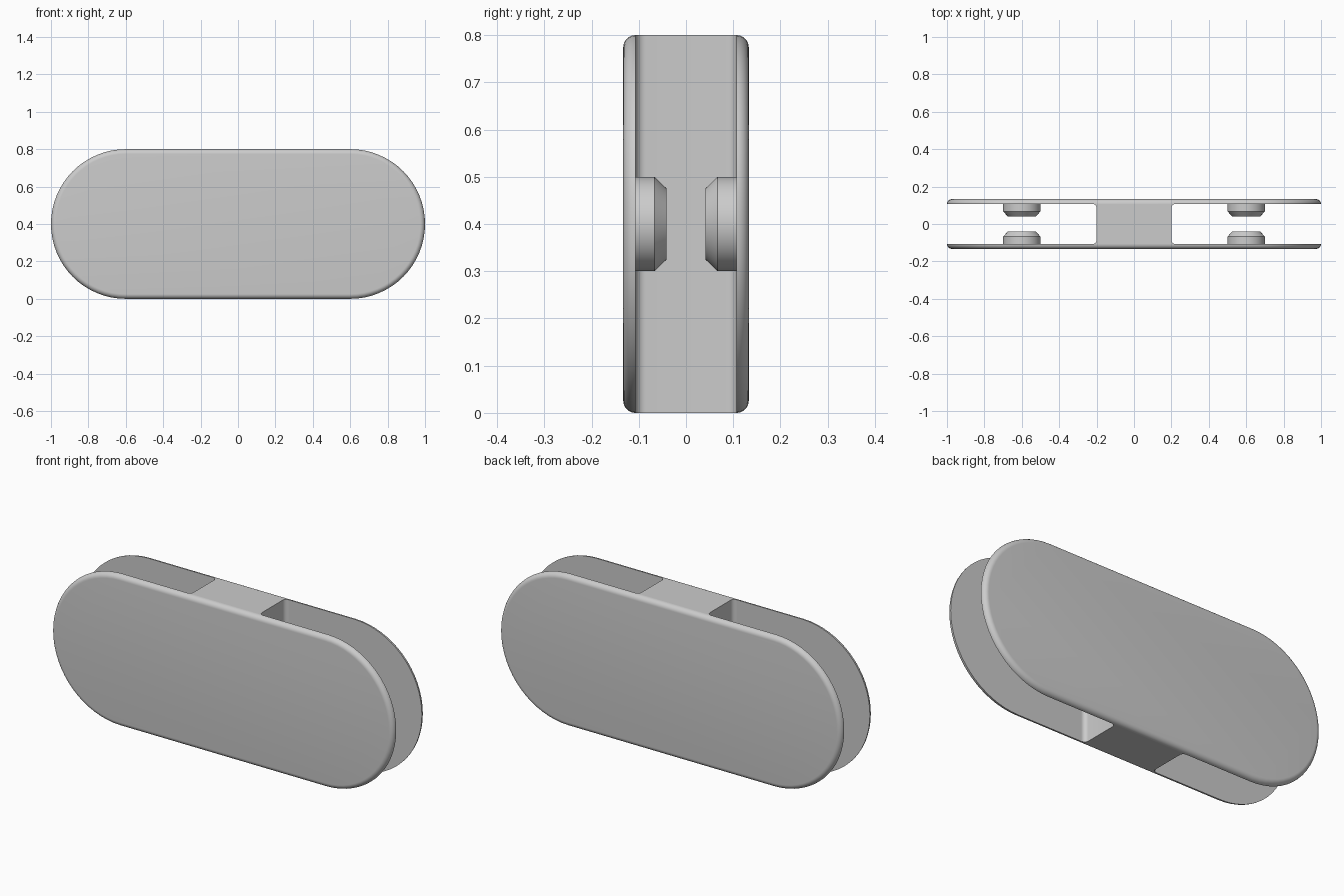
import bpy, bmesh
from math import sin, cos, pi, radians
from mathutils import Vector

cube = bpy.data.objects.get("Cube")
if cube:
    bpy.data.objects.remove(cube, do_unlink=True)

RADIUS, STRAIGHT, MID_Z = 0.4, 0.6, 0.4
INNER, OUTER = 0.107, 0.133

grey = bpy.data.materials.new("plain grey")
grey.use_nodes = True
colour = (0.6, 0.6, 0.6, 1)
grey.diffuse_color = colour
grey.node_tree.nodes["Principled BSDF"].inputs["Base Color"].default_value = colour


def loft(name, rings):
    """Skin a stack of matching rings and cap both ends."""
    bm = bmesh.new()
    loops = [[bm.verts.new(p) for p in ring] for ring in rings]
    n = len(loops[0])
    for a, b in zip(loops, loops[1:]):
        for i in range(n):
            j = (i + 1) % n
            bm.faces.new((a[i], a[j], b[j], b[i]))
    bm.faces.new(loops[0])
    bm.faces.new(loops[-1])
    bmesh.ops.recalc_face_normals(bm, faces=bm.faces)
    mesh = bpy.data.meshes.new(name)
    bm.to_mesh(mesh)
    bm.free()
    mesh.materials.append(grey)
    obj = bpy.data.objects.new(name, mesh)
    bpy.context.collection.objects.link(obj)
    bpy.ops.object.select_all(action='DESELECT')
    obj.select_set(True)
    bpy.context.view_layer.objects.active = obj
    bpy.ops.object.shade_smooth_by_angle(angle=radians(30))
    return obj


def stadium(radius, straight, y, x=0, steps=32):
    """Outline of two half circles joined by straight edges."""
    ring = []
    for side in (1, -1):
        for i in range(steps + 1 if straight else steps):
            a = -pi / 2 * side + pi * i / steps
            ring.append(Vector((x + side * straight + radius * cos(a), y,
                                MID_Z + radius * sin(a))))
    return ring


for side, label in ((-1, "front"), (1, "back")):
    # Side plate with a rounded outer rim
    edge = OUTER - INNER
    rings = []
    for i in range(9):
        t = pi / 2 * i / 8
        rings.append(stadium(RADIUS - edge * (1 - cos(t)), STRAIGHT,
                             side * (INNER + edge * sin(t))))
    loft(label + "_plate", rings)

    # Chamfered pegs on the inner face
    for x, hand in ((0.6, "left"), (-0.6, "right")):
        loft(f"{label}_{hand}_peg",
             [stadium(r, 0, side * y, x)
              for r, y in ((0.1, INNER), (0.1, 0.067), (0.075, 0.041))])

# Central web, filleted into both plates
HALF, FILLET = 0.2, 0.022
quarter = []
for i in range(9):
    t = pi / 2 * i / 8
    quarter.append((HALF + FILLET * (1 - cos(t)), INNER - FILLET * (1 - sin(t))))
right_edge = [(x, -y) for x, y in reversed(quarter)] + quarter
outline = right_edge + [(-x, -y) for x, y in right_edge]
loft("central_web", [[Vector((x, y, z)) for x, y in outline]
                     for z in (0, 2 * RADIUS)])
